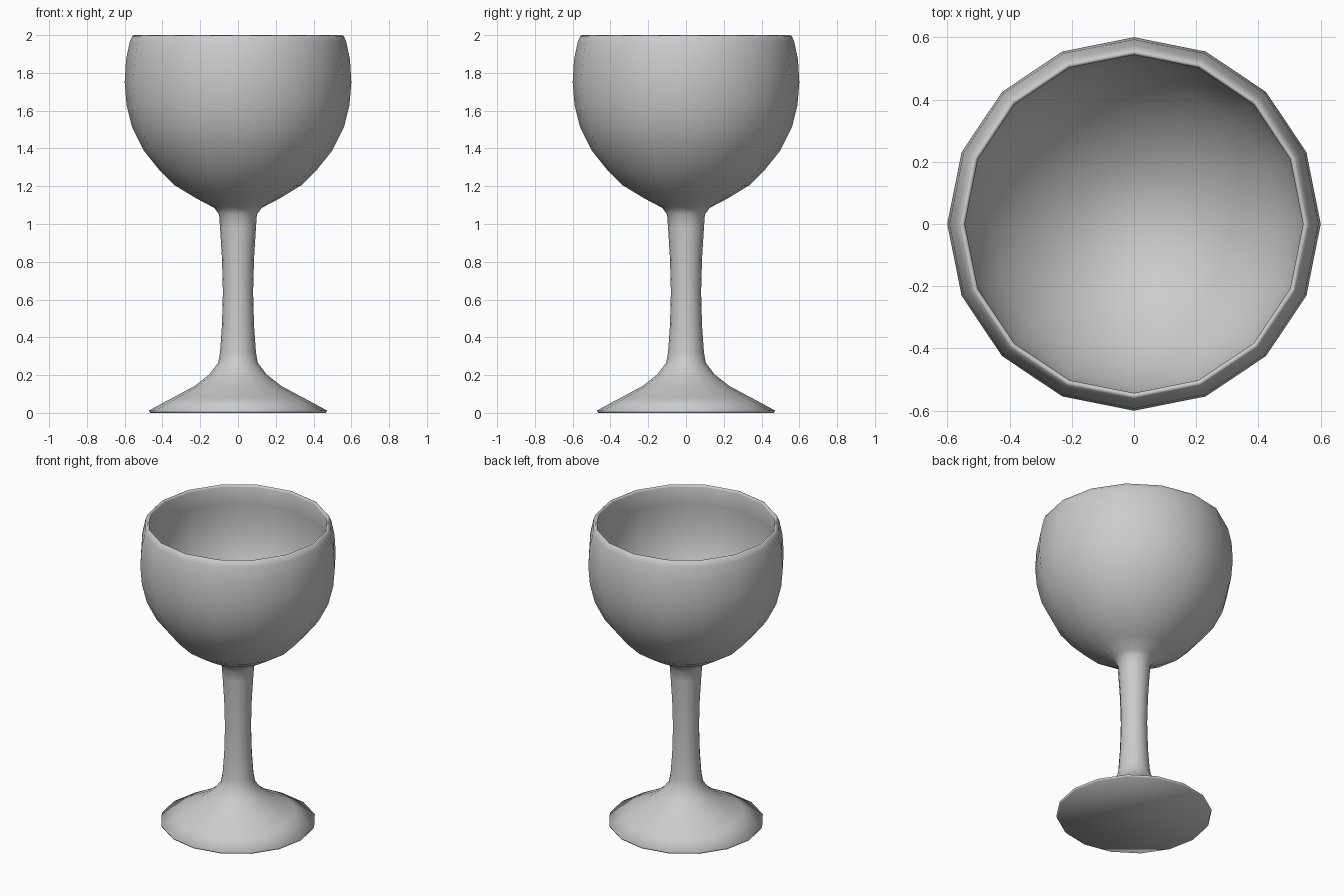
import bpy
import bmesh
import math

cube = bpy.data.objects.get("Cube")
if cube:
    bpy.data.objects.remove(cube, do_unlink=True)

SIDES = 16

# One plain grey for the whole goblet
grey = bpy.data.materials.new("plain grey")
grey.use_nodes = True
colour = (0.6, 0.6, 0.6, 1)
grey.diffuse_color = colour
grey.node_tree.nodes["Principled BSDF"].inputs["Base Color"].default_value = colour

# Profile (radius, height) from the underside of the foot up the outside
foot = [(0.465, 0), (0.472, 0.012), (0.35, 0.078), (0.23, 0.142), (0.15, 0.205), (0.105, 0.265)]
stem = [(0.095, 0.32), (0.085, 0.46), (0.08, 0.64), (0.085, 0.82), (0.095, 0.98), (0.1, 1.05)]
bowl_outside = [(0.125, 1.085), (0.22, 1.135), (0.335, 1.205), (0.42, 1.29), (0.5, 1.39),
                (0.56, 1.51), (0.59, 1.63), (0.6, 1.75), (0.593, 1.87), (0.573, 1.965)]
rim = [(0.56, 1.995), (0.55, 2.0), (0.543, 1.985)]
# ...and back down the inside of the bowl
bowl_inside = [(0.555, 1.87), (0.56, 1.75), (0.55, 1.64), (0.52, 1.53), (0.465, 1.42),
               (0.385, 1.32), (0.3, 1.24), (0.19, 1.17), (0.08, 1.13)]


def lathe(name, profile):
    """Join rings of vertices into a closed, turned solid."""
    bm = bmesh.new()
    angles = [i * math.tau / SIDES for i in range(SIDES)]
    rings = [[bm.verts.new((r * math.cos(a), r * math.sin(a), z)) for a in angles]
             for r, z in profile]
    for low, high in zip(rings, rings[1:]):
        for i in range(SIDES):
            j = (i + 1) % SIDES
            bm.faces.new((low[i], low[j], high[j], high[i]))
    bm.faces.new(rings[0])
    bm.faces.new(rings[-1])
    bmesh.ops.recalc_face_normals(bm, faces=bm.faces)
    for face in bm.faces:
        face.smooth = True
    mesh = bpy.data.meshes.new(name)
    bm.to_mesh(mesh)
    bm.free()
    mesh.materials.append(grey)
    obj = bpy.data.objects.new(name, mesh)
    bpy.context.collection.objects.link(obj)
    return obj


# Foot, stem and bowl turned as one continuous smooth piece
lathe("goblet", foot + stem + bowl_outside + rim + bowl_inside)
